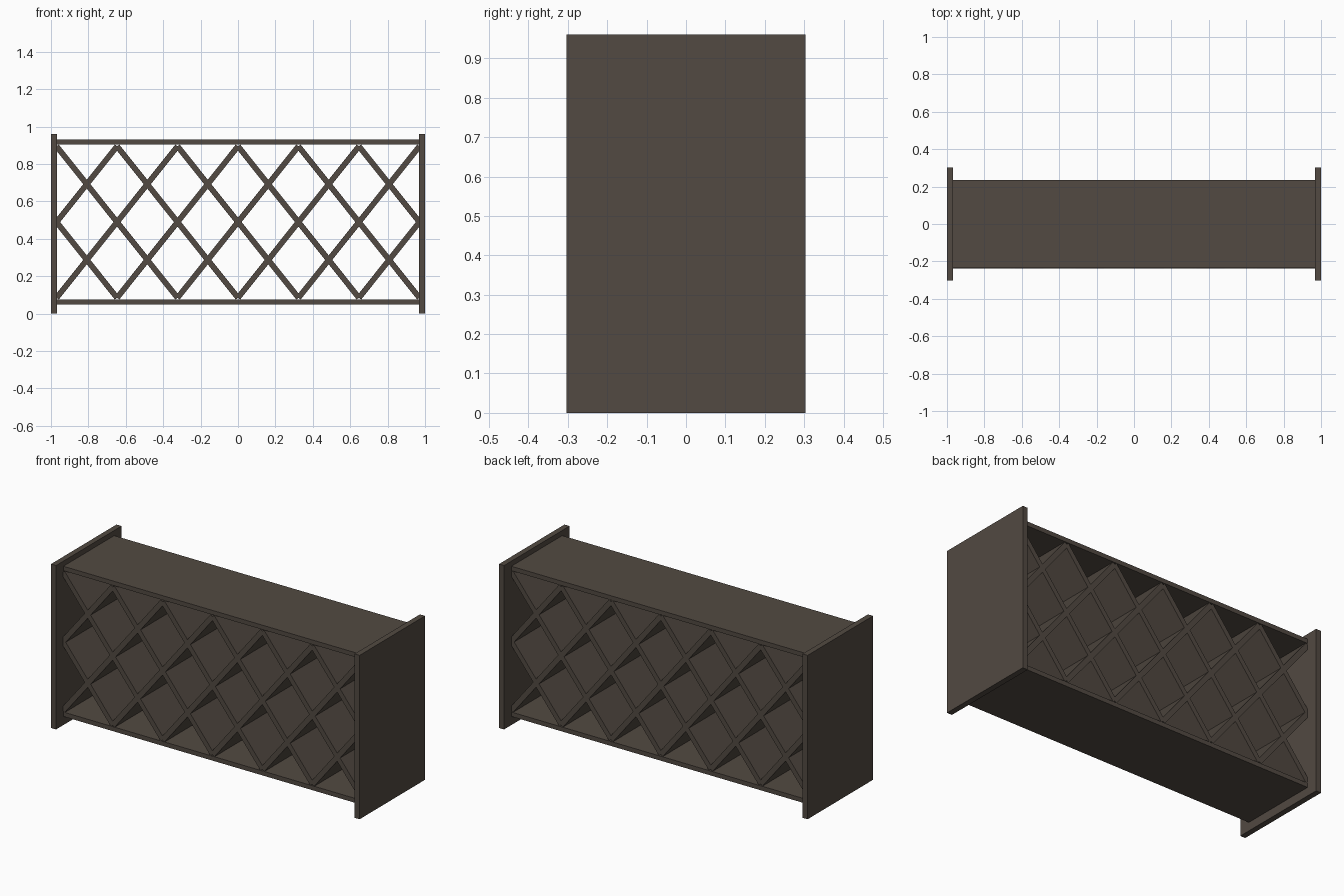
import bpy, math

if "Cube" in bpy.data.objects:
    bpy.data.objects.remove(bpy.data.objects["Cube"])

wood = bpy.data.materials.new("dark_wood")
wood.diffuse_color = (0.085, 0.068, 0.054, 1)
wood.use_nodes = True
wood.node_tree.nodes["Principled BSDF"].inputs["Base Color"].default_value = wood.diffuse_color


def box(name, loc, size, angle=0.0):
    """Box centred at loc, turned about the y axis."""
    bpy.ops.mesh.primitive_cube_add(size=1, location=loc)
    o = bpy.context.object
    o.name = name
    o.scale = size
    bpy.ops.object.transform_apply(location=False, rotation=False, scale=True)
    o.rotation_euler = (0, angle, 0)
    o.data.materials.append(wood)
    return o


# End panels
for side, s in (("left", -1), ("right", 1)):
    box(side + "_panel", (s * 0.9835, 0, 0.48), (0.033, 0.606, 0.96))

# Top and bottom boards
for name, z in (("top_board", 0.917), ("bottom_board", 0.063)):
    box(name, (0, 0, z), (1.934, 0.47, 0.026))

# Diagonal lattice of deep slats
EDGE, MID, HALF, PITCH, THICK = 0.97, 0.49, 0.405, 0.97 / 3, 0.03


def slat(x0, z0, x1, z1):
    dx, dz = x1 - x0, z1 - z0
    box("lattice_slat", ((x0 + x1) / 2, -0.002, (z0 + z1) / 2),
        (math.hypot(dx, dz), 0.47, THICK), -math.atan2(dz, dx))


for s in (1, -1):
    # Full-length slats from one board to the other
    for k in range(5):
        x = -EDGE + k * PITCH
        slat(x, MID + s * HALF, x + 2 * PITCH, MID - s * HALF)
    # Short slats meeting the end panels at mid height
    slat(-EDGE, MID, -EDGE + PITCH, MID - s * HALF)
    slat(EDGE - PITCH, MID + s * HALF, EDGE, MID)
